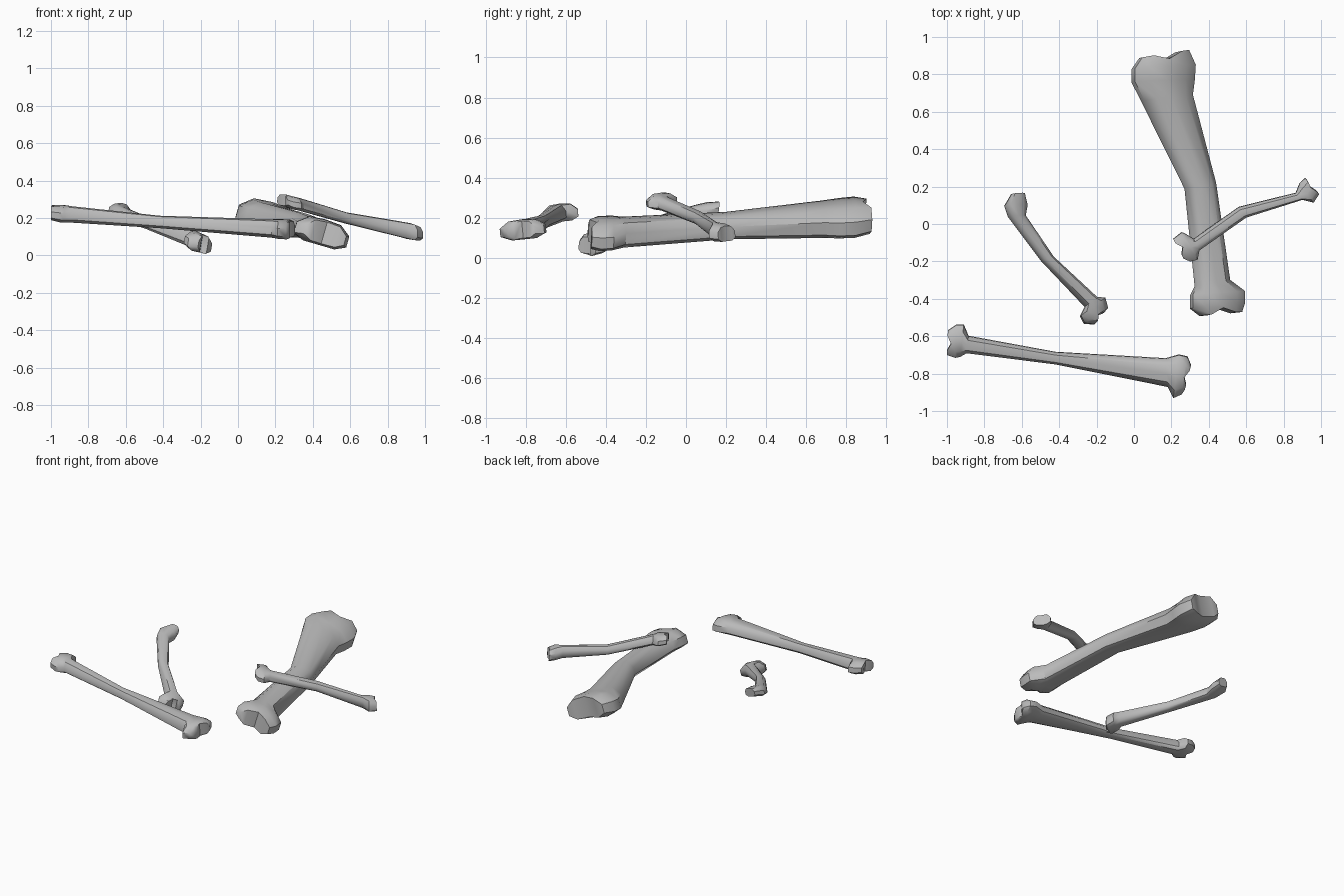
import bpy
import bmesh
from mathutils import Vector

default = bpy.data.objects.get("Cube")
if default:
    bpy.data.objects.remove(default, do_unlink=True)

# One grey for every bone
grey = bpy.data.materials.new("bone_grey")
grey.use_nodes = True
colour = (0.5, 0.5, 0.5, 1)
grey.diffuse_color = colour
grey.node_tree.nodes["Principled BSDF"].inputs["Base Color"].default_value = colour

# Cross-section: position across the bone, height of top and of bottom
SECTION = [(-1, .12, -.3), (-.6, .45, -.5), (0, .5, -.5), (.6, .45, -.5), (1, .12, -.3)]


def piecewise(values, t, t_mid):
    """Blend start, middle and end values along the bone."""
    start, middle, end = values
    if t < t_mid:
        return start + (middle - start) * t / t_mid
    return middle + (end - middle) * (t - t_mid) / (1 - t_mid)


def make_bone(name, edges, waist, heights, thickness, roll, notches):
    """Loft a bone through pairs of left and right edge points.

    The waist is the index of the narrowest pair; heights and thickness are
    given at start, waist and end; notches part the two lobes of each end.
    """
    pairs = [(Vector((a, b, 0)), Vector((c, d, 0))) for a, b, c, d in edges]
    centres = [(left + right) / 2 for left, right in pairs]
    axis = centres[-1] - centres[0]
    length = axis.length
    axis.normalize()
    along = [(c - centres[0]).dot(axis) / length for c in centres]

    bm = bmesh.new()
    rings = []
    last = len(pairs) - 1
    for i, (left, right) in enumerate(pairs):
        half = (right - left) / 2
        half.z = -roll * half.length
        up = half.cross(axis).normalized()
        if up.z < 0:
            up.negate()
        centre = centres[i].copy()
        centre.z = piecewise(heights, along[i], along[waist])
        thick = piecewise(thickness, along[i], along[waist])
        pull = Vector()
        if i == 0:
            pull = axis * notches[0]
        elif i == last:
            pull = -axis * notches[1]
        if i in (0, last):
            thick *= .85
        top, bottom = [], []
        for u, high, low in SECTION:
            point = centre + half * u + (pull if u == 0 else Vector())
            top.append(bm.verts.new(point + up * high * thick))
            bottom.append(bm.verts.new(point + up * low * thick))
        rings.append((top, bottom))

    # Shaft skin
    for (top_a, low_a), (top_b, low_b) in zip(rings, rings[1:]):
        loop_a = top_a + low_a[::-1]
        loop_b = top_b + low_b[::-1]
        for k in range(len(loop_a)):
            n = (k + 1) % len(loop_a)
            bm.faces.new((loop_a[k], loop_a[n], loop_b[n], loop_b[k]))
    # End walls
    for top, low in (rings[0], rings[-1]):
        for k in range(len(top) - 1):
            bm.faces.new((top[k], top[k + 1], low[k + 1], low[k]))
    bmesh.ops.recalc_face_normals(bm, faces=bm.faces)

    mesh = bpy.data.meshes.new(name)
    bm.to_mesh(mesh)
    bm.free()
    mesh.materials.append(grey)
    bone = bpy.data.objects.new(name, mesh)
    bpy.context.collection.objects.link(bone)
    bpy.ops.object.select_all(action='DESELECT')
    bone.select_set(True)
    bpy.context.view_layer.objects.active = bone
    bpy.ops.object.shade_smooth_by_angle(angle=.75)


# Thick bone lying front to back
make_bone("large_bone", [
    (.04, .89, .29, .93), (0, .83, .325, .85), (0, .76, .32, .77),
    (.05, .66, .31, .69), (.28, .19, .435, .22), (.335, -.33, .51, -.3),
    (.31, -.38, .59, -.36), (.31, -.45, .59, -.42), (.36, -.49, .575, -.47)],
    4, (.21, .163, .12), (.17, .12, .14), .29, (.03, .03))

# Long slender bone along the front
make_bone("long_bone", [
    (-.995, -.57, -1, -.7), (-.95, -.54, -.955, -.715), (-.91, -.54, -.93, -.71),
    (-.885, -.6, -.895, -.69), (-.42, -.685, -.42, -.75), (.17, -.72, .18, -.87),
    (.24, -.7, .21, -.93), (.285, -.71, .255, -.91), (.305, -.755, .272, -.885)],
    4, (.23, .18, .14), (.09, .065, .1), .1, (.02, .02))

# Short bent bone on the right side
make_bone("bent_bone", [
    (-.655, .16, -.585, .165), (-.69, .1, -.57, .1), (-.67, .04, -.58, .045),
    (-.495, -.195, -.43, -.175), (-.26, -.44, -.2, -.39),
    (-.285, -.49, -.155, -.395), (-.265, -.53, -.14, -.45), (-.21, -.535, -.15, -.46)],
    3, (.25, .165, .06), (.07, .06, .1), .2, (0, .03))

# Small bone resting across the large one
make_bone("crossing_bone", [
    (.21, -.08, .265, -.185), (.255, -.045, .3, -.2), (.27, -.05, .34, -.19),
    (.32, -.08, .35, -.14), (.56, .09, .6, .035), (.865, .165, .9, .13),
    (.885, .215, .96, .115), (.915, .245, .99, .16)],
    4, (.295, .2, .12), (.07, .06, .09), .1, (.025, .01))
